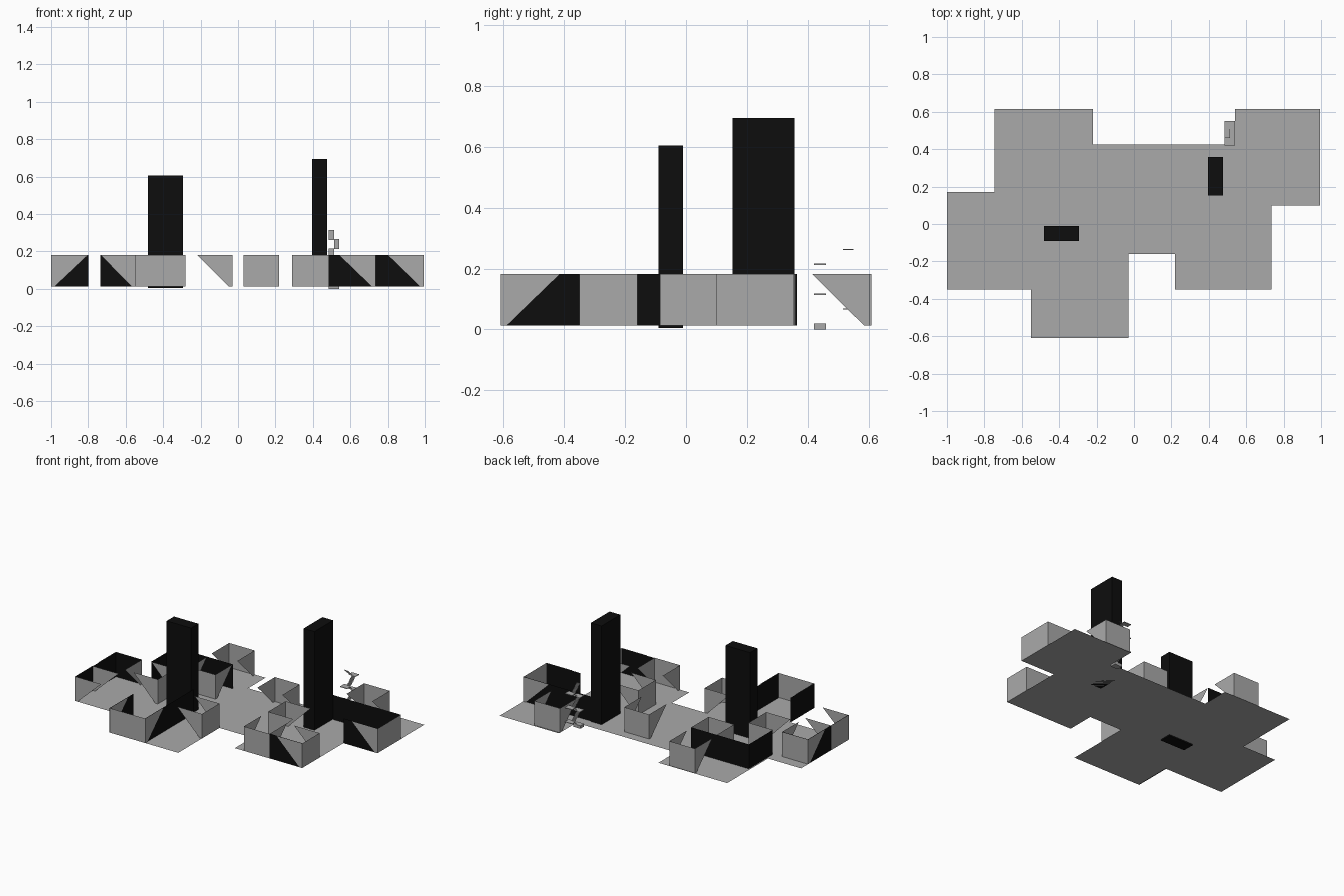
import bpy

cube = bpy.data.objects.get("Cube")
if cube:
    bpy.data.objects.remove(cube, do_unlink=True)

BASE, TOP = 0.013, 0.182
GAP = 0.004      # offset of dark walls behind the bay panels


def material(name, value):
    m = bpy.data.materials.new(name)
    m.use_nodes = True
    colour = (value, value, value, 1)
    m.diffuse_color = colour
    m.node_tree.nodes["Principled BSDF"].inputs["Base Color"].default_value = colour
    return m


GREY = material("concrete grey", 0.4)
BLACK = material("dark wall black", 0.004)


def build(name, polygons, mat):
    """One object from a list of polygons."""
    verts, faces = [], []
    for poly in polygons:
        faces.append(range(len(verts), len(verts) + len(poly)))
        verts += poly
    mesh = bpy.data.meshes.new(name)
    mesh.from_pydata(verts, [], [list(f) for f in faces])
    mesh.materials.append(mat)
    obj = bpy.data.objects.new(name, mesh)
    bpy.context.collection.objects.link(obj)
    return obj


def box(name, x0, x1, y0, y1, z0, z1, mat):
    bpy.ops.mesh.primitive_cube_add(
        size=1, location=((x0 + x1) / 2, (y0 + y1) / 2, (z0 + z1) / 2))
    obj = bpy.context.object
    obj.name = name
    obj.scale = (x1 - x0, y1 - y0, z1 - z0)
    obj.data.materials.append(mat)


def bay(name, x0, x1, y0, y1, back):
    """Open bay: a full back panel and two side panels with slanted ends."""
    if back in "NS":
        span, depth = (x0, x1), ((y1, y0) if back == "N" else (y0, y1))
    else:
        span, depth = (y0, y1), ((x1, x0) if back == "E" else (x0, x1))

    def point(s, d, z):
        return (s, d, z) if back in "NS" else (d, s, z)

    rear, mouth = depth
    foot = rear + (0.02 if mouth > rear else -0.02)
    a, b = span
    panels = [[point(a, rear, BASE), point(b, rear, BASE),
               point(b, rear, TOP), point(a, rear, TOP)]]
    for s in span:
        panels.append([point(s, rear, BASE), point(s, foot, BASE),
                       point(s, mouth, TOP), point(s, rear, TOP)])
    build(name, panels, GREY)


def wall(name, *path):
    panels = [[(*p, BASE), (*q, BASE), (*q, TOP), (*p, TOP)]
              for p, q in zip(path, path[1:])]
    build(name, panels, BLACK)


# Floor plate
outline = [(-0.745, 0.615), (-0.745, 0.17), (-1, 0.17), (-1, -0.35),
           (-0.55, -0.35), (-0.55, -0.61), (-0.03, -0.61), (-0.03, -0.16),
           (0.22, -0.16), (0.22, -0.35), (0.735, -0.35), (0.735, 0.1),
           (0.995, 0.1), (0.995, 0.615), (0.54, 0.615), (0.54, 0.425),
           (-0.22, 0.425), (-0.22, 0.615)]
build("floor", [[(x, y, BASE) for x, y in outline]], GREY)

# Bays, named by place; the letter is the closed side
bay("left_cluster_north_bay", -0.495, -0.3, 0.42, 0.61, "N")
bay("left_cluster_inner_bay", -0.49, -0.295, 0.175, 0.36, "S")
bay("left_cluster_west_bay", -1, -0.8, -0.09, 0.095, "N")
bay("left_cluster_corner_bay", -1, -0.8, -0.35, -0.16, "W")
bay("left_cluster_middle_bay", -0.735, -0.55, -0.09, 0.102, "E")
bay("left_cluster_south_bay", -0.55, -0.28, -0.61, -0.415, "S")
bay("left_cluster_east_bay", -0.22, -0.03, -0.35, -0.16, "E")
bay("right_cluster_inner_bay", 0.03, 0.22, 0.17, 0.36, "N")
bay("right_cluster_middle_bay", 0.29, 0.48, -0.085, 0.105, "W")
bay("right_cluster_south_bay", 0.29, 0.485, -0.35, -0.16, "S")
bay("right_cluster_corner_bay", 0.54, 0.735, -0.35, -0.16, "E")
bay("right_cluster_east_bay", 0.8, 0.995, 0.1, 0.355, "E")
bay("right_cluster_north_bay", 0.54, 0.735, 0.415, 0.605, "N")

# Dark walls
wall("left_north_wall", (-0.295, 0.36 + GAP), (-0.735, 0.36 + GAP), (-0.735, 0.105))
wall("left_west_wall", (-0.8, 0.095 - GAP), (-1 + GAP, 0.095 - GAP), (-1 + GAP, -0.35))
wall("left_south_wall", (-0.55 - GAP, -0.35), (-0.55 - GAP, -0.61))
wall("left_inner_wall", (-0.28 - GAP, -0.61 + GAP), (-0.28 - GAP, -0.08))
wall("right_south_wall", (0.485, -0.35 + GAP), (0.735 - GAP, -0.35 + GAP))
wall("right_east_wall", (0.735, 0.1 + GAP), (0.995 - GAP, 0.1 + GAP))
wall("right_north_wall", (0.48, 0.355 - GAP), (0.995 - GAP, 0.355 - GAP))

# Towers
box("left_tower", -0.482, -0.295, -0.09, -0.01, 0.004, 0.605, BLACK)
box("right_tower", 0.395, 0.477, 0.152, 0.357, BASE, 0.695, BLACK)

# Zigzag stair: six flights of treads and risers in two lanes, with landings
LANES = [(0.512, 0.54), (0.485, 0.512)]
NEAR, FAR, RISE, STEPS = 0.46, 0.515, 0.049, 8
stairs = []
for flight in range(6):
    x0, x1 = LANES[flight % 2]
    start, end = (NEAR, FAR) if flight % 2 == 0 else (FAR, NEAR)
    z = 0.02 + flight * RISE
    run, lift = (end - start) / STEPS, RISE / STEPS
    for i in range(STEPS):
        y, low, high = start + i * run, z + i * lift, z + (i + 1) * lift
        stairs.append([(x0, y, low), (x1, y, low), (x1, y, high), (x0, y, high)])
        stairs.append([(x0, y, high), (x1, y, high),
                       (x1, y + run, high), (x0, y + run, high)])
build("stair_flights", stairs, GREY)
for level in range(1, 6):
    y0, y1 = (FAR, 0.55) if level % 2 else (0.42, NEAR)
    z = 0.02 + level * RISE
    box("stair_landing", 0.485, 0.54, y0, y1, z - 0.004, z, GREY)
box("stair_base", 0.485, 0.54, 0.42, NEAR, 0, 0.02, GREY)
